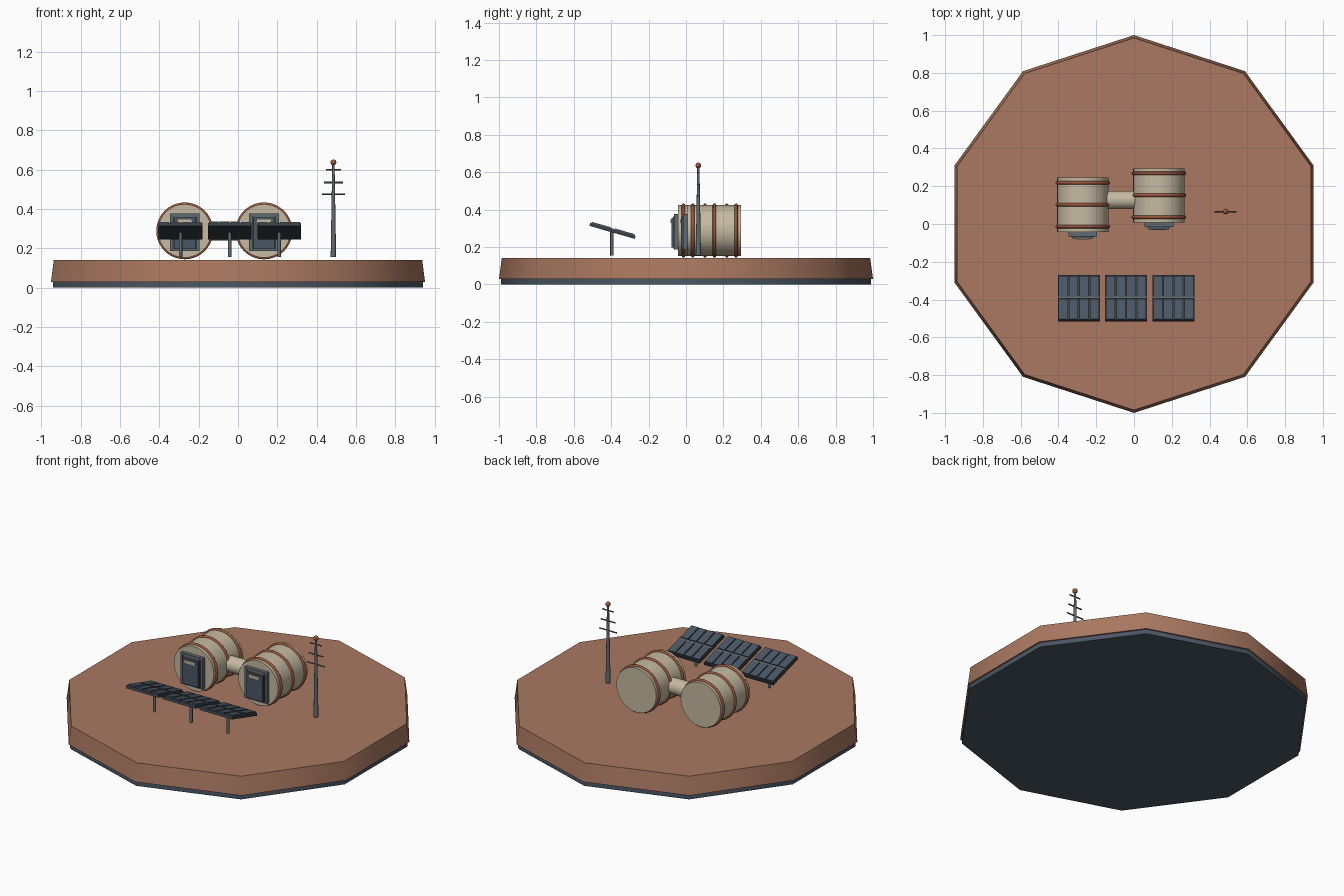
import bpy, bmesh
from math import radians, pi
from mathutils import Matrix, Vector

cube = bpy.data.objects.get("Cube")
if cube:
    bpy.data.objects.remove(cube, do_unlink=True)


def material(name, r, g, b):
    m = bpy.data.materials.new(name)
    m.use_nodes = True
    m.diffuse_color = (r, g, b, 1)
    bsdf = next(n for n in m.node_tree.nodes if n.type == 'BSDF_PRINCIPLED')
    bsdf.inputs["Base Color"].default_value = (r, g, b, 1)
    bsdf.inputs["Roughness"].default_value = 0.8
    return m


ROCK = material("red soil", 0.40, 0.19, 0.12)
CREAM = material("cream hull", 0.56, 0.49, 0.36)
RUST = material("rust trim", 0.32, 0.09, 0.045)
DARK = material("dark frame", 0.04, 0.05, 0.06)
BLUE = material("slate blue", 0.07, 0.095, 0.13)
METAL = material("grey metal", 0.12, 0.145, 0.165)


def finish(name, bm, mat, place=Matrix(), smooth=True):
    mesh = bpy.data.meshes.new(name)
    bmesh.ops.recalc_face_normals(bm, faces=bm.faces)
    bm.to_mesh(mesh)
    bm.free()
    mesh.materials.append(mat)
    ob = bpy.data.objects.new(name, mesh)
    bpy.context.collection.objects.link(ob)
    ob.matrix_world = place
    if smooth:
        bpy.ops.object.select_all(action='DESELECT')
        ob.select_set(True)
        bpy.context.view_layer.objects.active = ob
        bpy.ops.object.shade_smooth_by_angle(angle=radians(40))
    return ob


def box(name, center, size, mat, place=Matrix()):
    bm = bmesh.new()
    bmesh.ops.create_cube(bm, size=1)
    bmesh.ops.scale(bm, vec=size, verts=bm.verts)
    bmesh.ops.translate(bm, vec=center, verts=bm.verts)
    return finish(name, bm, mat, place, smooth=False)


def rod(name, start, end, r1, r2, mat, sides=32, spin=0):
    a, b = Vector(start), Vector(end)
    bm = bmesh.new()
    bmesh.ops.create_cone(bm, cap_ends=True, segments=sides,
                          radius1=r1, radius2=r2, depth=(b - a).length)
    turn = (b - a).to_track_quat('Z', 'Y').to_matrix().to_4x4()
    place = Matrix.Translation((a + b) / 2) @ turn @ Matrix.Rotation(spin, 4, 'Z')
    return finish(name, bm, mat, place)


def hoop(name, center, major, minor, mat):
    # a small circle spun about the y axis
    bm = bmesh.new()
    ring = bmesh.ops.create_circle(bm, segments=10, radius=minor)["verts"]
    bmesh.ops.translate(bm, vec=(major, 0, 0), verts=ring)
    bmesh.ops.spin(bm, geom=bm.verts[:] + bm.edges[:], cent=(0, 0, 0),
                   axis=(0, 1, 0), angle=2 * pi, steps=40, use_duplicate=False)
    bmesh.ops.remove_doubles(bm, verts=bm.verts, dist=0.0005)
    return finish(name, bm, mat, Matrix.Translation(center))


# Ten-sided ground with a slab below; corners point along y
def decagon(name, z0, z1, r0, r1, mat):
    ob = rod(name, (0, 0, z0), (0, 0, z1), r0, r1, mat, sides=10)
    first = ob.matrix_world @ ob.data.vertices[0].co
    spin = pi / 2 - Vector((1, 0)).angle_signed(first.xy) * -1
    ob.matrix_world = Matrix.Rotation(spin, 4, 'Z') @ ob.matrix_world


decagon("base_slab", 0, 0.03, 0.99, 0.99, BLUE)
decagon("ground", 0.028, 0.14, 1.0, 0.985, ROCK)

# Habitat modules with hoops and an airlock door
HULL_Z = 0.288
for side, x, y in (("right", -0.271, 0.102), ("left", 0.132, 0.152)):
    rod(side + "_hull", (x, y - 0.145, HULL_Z), (x, y + 0.143, HULL_Z),
        0.136, 0.136, CREAM, sides=40)
    for i in (-1, 0, 1):
        hoop(side + "_hoop", (x, y + i * 0.116, HULL_Z), 0.136, 0.009, RUST)
    box(side + "_door_frame", (x, y - 0.152, 0.281), (0.152, 0.03, 0.19), METAL)
    box(side + "_door", (x, y - 0.170, 0.276), (0.108, 0.02, 0.158), BLUE)
    box(side + "_door_window", (x, y - 0.182, 0.338), (0.07, 0.006, 0.018), CREAM)
    for s in (-1, 1):
        box(side + "_door_seam", (x + s * 0.058, y - 0.168, 0.278),
            (0.008, 0.006, 0.17), DARK)

rod("connecting_tunnel", (-0.17, 0.127, HULL_Z), (0.04, 0.127, HULL_Z),
    0.048, 0.048, CREAM)

# Tilted solar panels, four by two cells each, on posts
for x in (-0.292, -0.042, 0.209):
    rod("panel_post", (x, -0.396, 0.154), (x, -0.396, 0.283),
        0.009, 0.009, METAL, sides=12)
    tilt = Matrix.Translation((x, -0.393, 0.286)) @ Matrix.Rotation(radians(-16), 4, 'X')
    box("panel_frame", (0, 0, 0), (0.222, 0.252, 0.016), DARK, tilt)
    box("panel_rail", (0, 0, 0.009), (0.222, 0.012, 0.008), METAL, tilt)
    for col in range(4):
        for row in (-1, 1):
            box("solar_cell", ((col - 1.5) * 0.055, row * 0.064, 0.010),
                (0.048, 0.110, 0.012), BLUE, tilt)

# Antenna mast with three cross bars and a ball
MX, MY = 0.485, 0.066
rod("antenna_mast", (MX, MY, 0.154), (MX, MY, 0.63), 0.014, 0.006, METAL, sides=12)
for z, half in ((0.475, 0.058), (0.534, 0.048), (0.598, 0.038)):
    rod("antenna_bar", (MX - half, MY, z), (MX + half, MY, z),
        0.004, 0.004, METAL, sides=8)
bm = bmesh.new()
bmesh.ops.create_uvsphere(bm, u_segments=16, v_segments=10, radius=0.015)
finish("antenna_ball", bm, RUST, Matrix.Translation((MX, MY, 0.636)))
